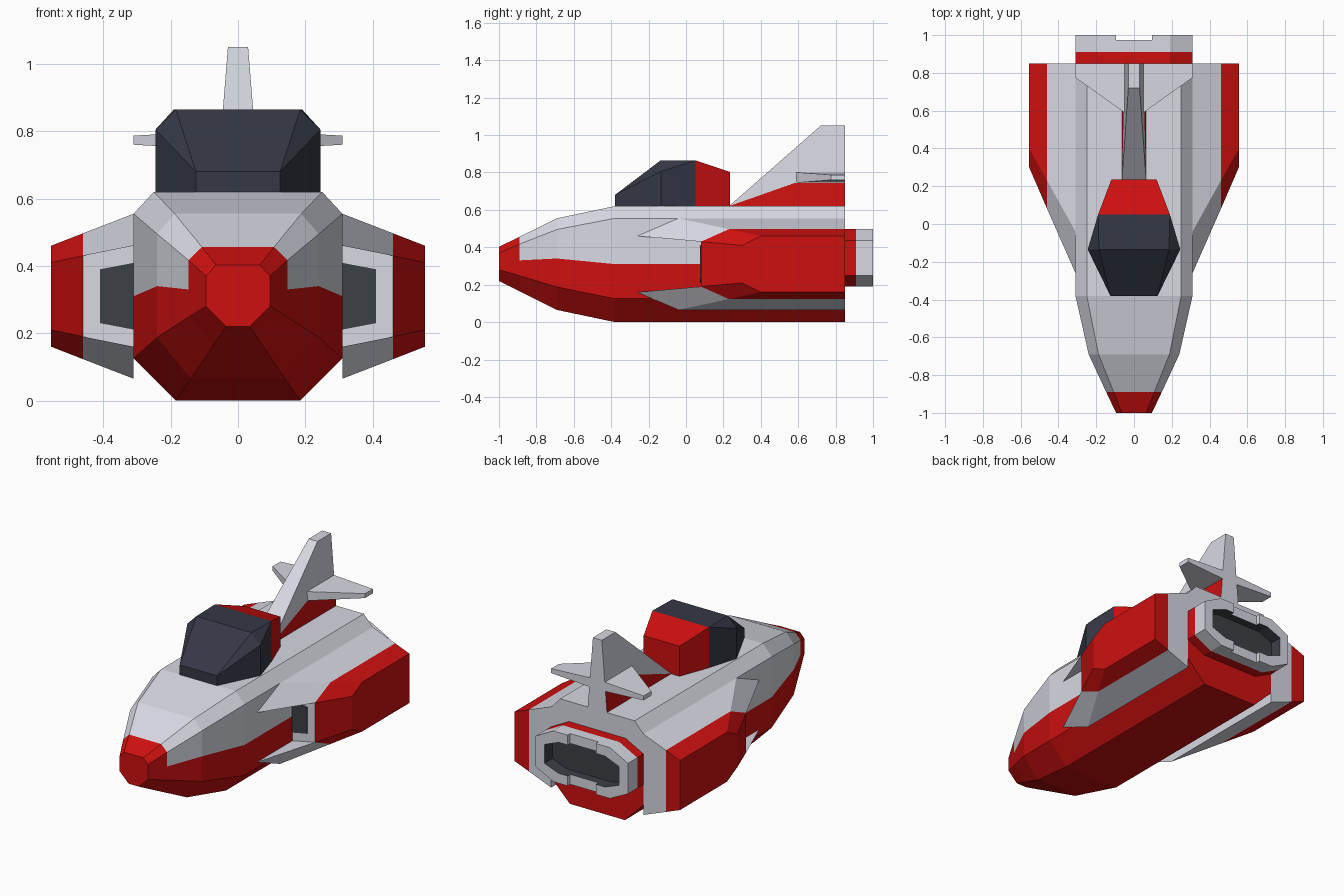
import bpy, bmesh

if "Cube" in bpy.data.objects:
    bpy.data.objects.remove(bpy.data.objects["Cube"])


def material(name, rgb):
    m = bpy.data.materials.new(name)
    m.diffuse_color = (*rgb, 1)
    m.use_nodes = True
    m.node_tree.nodes["Principled BSDF"].inputs["Base Color"].default_value = m.diffuse_color
    return m


PALE = material("pale_grey", (0.68, 0.69, 0.76))
RED = material("red", (0.62, 0.005, 0.005))
GLASS = material("dark_glass", (0.035, 0.04, 0.06))
DARK = material("dark_grey", (0.045, 0.05, 0.06))


def loft(name, rings, mats, pick=lambda f: 0, strip_caps=False):
    """Skin a list of equal-length closed rings, cap both ends, colour faces with pick()."""
    bm = bmesh.new()
    vs = [[bm.verts.new(p) for p in r] for r in rings]
    n = len(vs[0])
    for a, b in zip(vs, vs[1:]):
        for i in range(n):
            j = (i + 1) % n
            bm.faces.new((a[i], a[j], b[j], b[i]))
    for r in (vs[0], vs[-1]):
        if strip_caps:
            for k in range(n // 2 - 1):
                bm.faces.new((r[k], r[k + 1], r[n - 2 - k], r[n - 1 - k]))
        else:
            bm.faces.new(r)
    bmesh.ops.remove_doubles(bm, verts=bm.verts, dist=0.0005)
    bmesh.ops.recalc_face_normals(bm, faces=bm.faces)
    bm.normal_update()
    for f in bm.faces:
        f.material_index = pick(f)
    me = bpy.data.meshes.new(name)
    bm.to_mesh(me)
    bm.free()
    for m in mats:
        me.materials.append(m)
    ob = bpy.data.objects.new(name, me)
    bpy.context.collection.objects.link(ob)
    return ob


def mirrored(y, half):
    """Ring at depth y from a bottom-to-top right-hand half profile of (x, z)."""
    return [(x, y, z) for x, z in half] + [(-x, y, z) for x, z in reversed(half)]


# Fuselage: bottom, lower corner, colour line, upper corner, roof edge
hull = [(0.185, 0), (0.31, 0.125), (0.31, 0.31), (0.31, 0.555), (0.25, 0.62)]
sections = [
    (-1.0, [(0.035, 0.22), (0.095, 0.28), (0.095, 0.33), (0.095, 0.37), (0.065, 0.403)]),
    (-0.89, [(0.073, 0.165), (0.147, 0.248), (0.147, 0.33), (0.147, 0.417), (0.107, 0.456)]),
    (-0.69, [(0.14, 0.065), (0.24, 0.188), (0.24, 0.34), (0.24, 0.495), (0.188, 0.555)]),
    (-0.38, hull), (0.85, hull)]


def hull_colour(f):
    c = f.calc_center_median()
    return 1 if c.y < -0.89 or c.z < 0.33 else 0


loft("fuselage", [mirrored(y, h) for y, h in sections], [PALE, RED], hull_colour, True)

# Canopy: dark glass in front, red fairing behind
back = [(0.19, 0.61), (0.19, 0.865), (0.19, 0.865)]
loft("canopy_glass", [
    mirrored(-0.38, [(0.125, 0.61), (0.125, 0.68), (0.125, 0.68)]),
    mirrored(-0.135, [(0.245, 0.61), (0.245, 0.805), (0.185, 0.865)]),
    mirrored(0.05, back)], [GLASS])
loft("canopy_fairing", [
    mirrored(0.05, back),
    mirrored(0.235, [(0.12, 0.61), (0.12, 0.803), (0.12, 0.803)])], [RED])


# Wings: x, top z, top-edge y, lip y, lip z, inner wall y (symmetric about z = 0.31)
def wing_ring(x, zt, yt, yl, zl, yw):
    upper = [(0.85, zt), (yt, zt), (yl, zl), (yw, zl)]
    return [(x, y, z) for y, z in upper] + [(x, y, 0.62 - z) for y, z in reversed(upper)]


for side, s in (("right", 1), ("left", -1)):
    loft(side + "_wing", [
        wing_ring(s * 0.31, 0.555, -0.04, -0.26, 0.46, 0.08),
        wing_ring(s * 0.46, 0.497, 0.23, 0.08, 0.43, 0.08),
        wing_ring(s * 0.555, 0.46, 0.40, 0.30, 0.41, 0.30)],
        [PALE, RED], lambda f: 1 if abs(f.calc_center_median().x) > 0.46 else 0)

    # Dark air intake under the wing lip
    mouth = [(0.305, 0.41), (0.41, 0.39), (0.41, 0.23), (0.305, 0.21)]
    loft(side + "_intake", [[(s * x, y, z) for x, z in mouth] for y in (0.076, 0.12)], [DARK])

    # Small tailplane on the fin
    loft(side + "_tailplane", [
        [(s * x, yf, zb), (s * x, 0.85, zb), (s * x, 0.85, zt), (s * x, yf, zt)]
        for x, yf, zb, zt in ((0.03, 0.575, 0.744, 0.802), (0.31, 0.775, 0.76, 0.787))], [PALE])


# Tail fin, tapering upwards, with a red root
def fin_rings(profile):
    return [[(s * (0.03 + (1.05 - z) * 0.08), y, z) for y, z in profile] for s in (1, -1)]


loft("tail_fin", fin_rings([(0.23, 0.62), (0.72, 1.05), (0.85, 1.05), (0.85, 0.745), (0.585, 0.745)]), [PALE])
loft("fin_root", fin_rings([(0.23, 0.62), (0.585, 0.745), (0.85, 0.745), (0.85, 0.61)]),
     [RED, PALE], lambda f: 1 if f.normal.y > 0.9 else 0)

# Engine: red collar and a hollow nozzle with notched rim
outer = [(0.19, 0.19), (0.31, 0.25), (0.31, 0.435), (0.19, 0.498)]
inner = [(0.155, 0.25), (0.25, 0.285), (0.25, 0.40), (0.155, 0.438)]
loft("engine_collar", [mirrored(y, outer) for y in (0.84, 0.91)], [RED])


def nozzle_colour(f):
    c = f.calc_center_median()
    inside = abs(c.x) < 0.26 and 0.24 < c.z < 0.45
    return 1 if inside and 0.915 < c.y < 0.99 else 0


nozzle = loft("engine_nozzle", [
    mirrored(0.91, outer), mirrored(1.0, outer), mirrored(1.0, inner), mirrored(0.925, inner)],
    [PALE, DARK], nozzle_colour)
cutter = loft("notch_cutter", [mirrored(y, [(0.095, 0.1), (0.095, 0.6)]) for y in (0.975, 1.1)], [PALE])
cutter.hide_render = True
mod = nozzle.modifiers.new("notch", 'BOOLEAN')
mod.operation = 'DIFFERENCE'
mod.solver = 'EXACT'
mod.object = cutter
bpy.context.view_layer.objects.active = nozzle
bpy.ops.object.modifier_apply(modifier=mod.name)
bpy.data.objects.remove(cutter)
